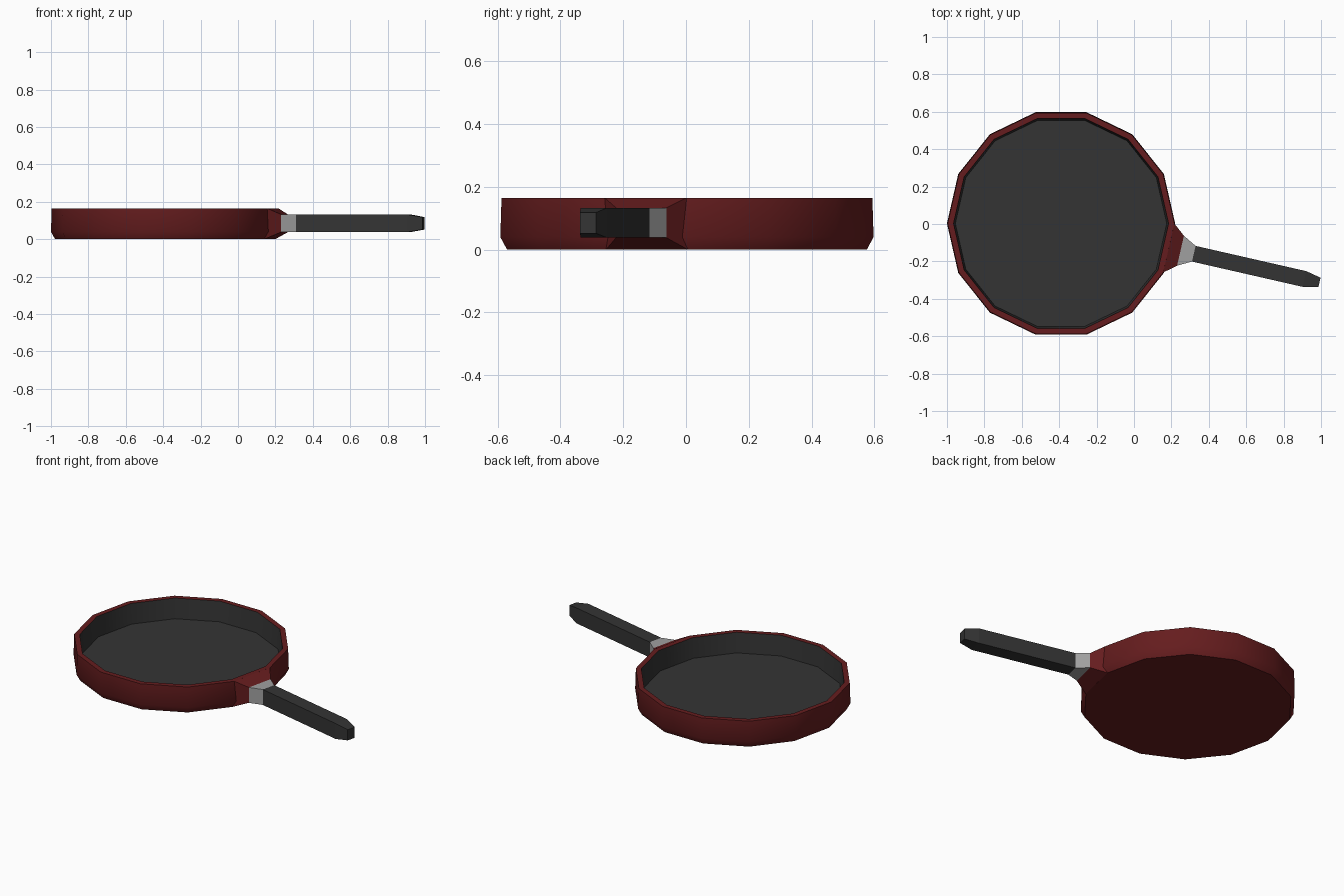
import bpy, math

if "Cube" in bpy.data.objects:
    bpy.data.objects.remove(bpy.data.objects["Cube"])

SIDES = 14
CX, CY = -0.39, 0.003
HANDLE_ANGLE = -math.pi / SIDES   # handle leaves through the middle of one facet


def material(name, rgb):
    m = bpy.data.materials.new(name)
    m.diffuse_color = (*rgb, 1)
    m.use_nodes = True
    m.node_tree.nodes["Principled BSDF"].inputs["Base Color"].default_value = m.diffuse_color
    return m


red = material("red_enamel", (0.13, 0.012, 0.013))
dark = material("dark_coating", (0.034, 0.034, 0.034))
metal = material("grey_metal", (0.35, 0.35, 0.35))


def make(name, verts, faces, mat, smooth=None):
    me = bpy.data.meshes.new(name)
    me.from_pydata(verts, [], faces)
    me.materials.append(mat)
    ob = bpy.data.objects.new(name, me)
    ob.location = (CX, CY, 0)
    bpy.context.collection.objects.link(ob)
    if smooth:
        bpy.ops.object.select_all(action='DESELECT')
        ob.select_set(True)
        bpy.context.view_layer.objects.active = ob
        bpy.ops.object.shade_smooth_by_angle(angle=math.radians(smooth))
    return ob


def bridge(rings, n):
    return [(r * n + i, r * n + (i + 1) % n, (r + 1) * n + (i + 1) % n, (r + 1) * n + i)
            for r in range(rings - 1) for i in range(n)]


def lathe(name, profile, mat, cap):
    verts = [(r * math.cos(i * math.tau / SIDES), r * math.sin(i * math.tau / SIDES), z)
             for r, z in profile for i in range(SIDES)]
    faces = bridge(len(profile), SIDES)
    if cap == 'start':
        faces.append(tuple(reversed(range(SIDES))))
    else:
        first = (len(profile) - 1) * SIDES
        faces.append(tuple(range(first, first + SIDES)))
    return make(name, verts, faces, mat, 30)


def loft(name, sections, mat, cap_end=False):
    # section: distance of bottom edge, distance of top edge, half width, z low, z high
    c, s = math.cos(HANDLE_ANGLE), math.sin(HANDLE_ANGLE)
    verts = []
    for db, dt, w, z0, z1 in sections:
        for d, v, z in ((db, -w, z0), (db, w, z0), (dt, w, z1), (dt, -w, z1)):
            verts.append((d * c - v * s, d * s + v * c, z))
    faces = bridge(len(sections), 4)
    if cap_end:
        k = 4 * (len(sections) - 1)
        faces.append((k, k + 1, k + 2, k + 3))
    return make(name, verts, faces, mat)


# Pan body: underside, outer wall and rim
lathe("pan_body", [(0.588, 0), (0.61, 0.04), (0.606, 0.165), (0.575, 0.165)], red, 'start')

# Cooking surface: inner wall and floor
lathe("cooking_surface", [(0.575, 0.165), (0.565, 0.042)], dark, 'end')

# Handle: red root, metal collar, dark grip with tapered tip
loft("handle_root", [(0.573, 0.591, 0.134, 0, 0.165),
                     (0.655, 0.655, 0.082, 0.038, 0.133)], red)
loft("handle_collar", [(0.655, 0.655, 0.082, 0.038, 0.133),
                       (0.728, 0.728, 0.043, 0.038, 0.133)], metal)
loft("handle_grip", [(0.728, 0.728, 0.043, 0.038, 0.133),
                     (1.335, 1.335, 0.043, 0.038, 0.133),
                     (1.417, 1.417, 0.026, 0.052, 0.118)], dark, True)
